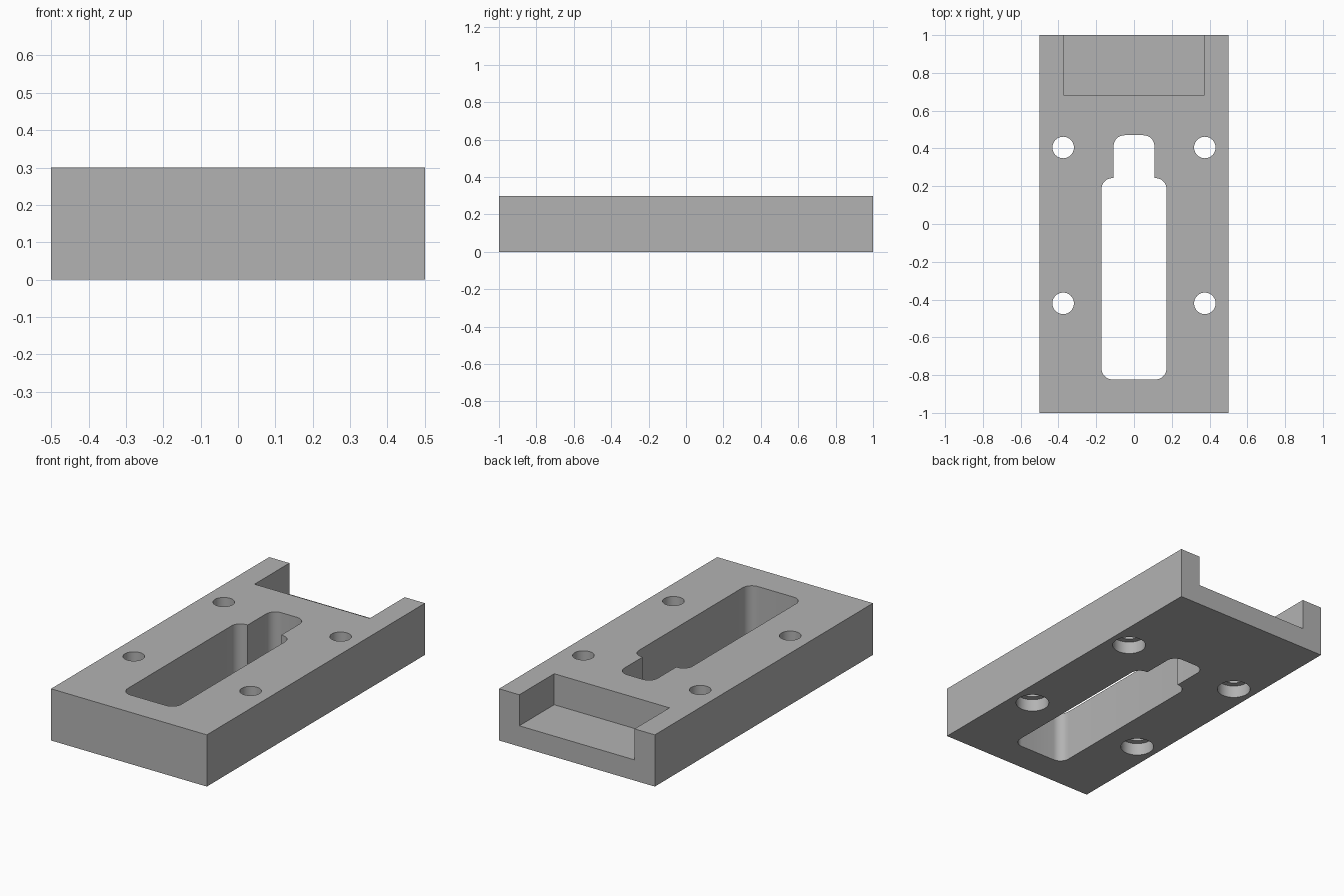
import bpy
import bmesh
from mathutils import Matrix

if "Cube" in bpy.data.objects:
    bpy.data.objects.remove(bpy.data.objects["Cube"], do_unlink=True)

HEIGHT = 0.3


def finish(name, bm):
    mesh = bpy.data.meshes.new(name)
    bm.to_mesh(mesh)
    bm.free()
    obj = bpy.data.objects.new(name, mesh)
    bpy.context.collection.objects.link(obj)
    return obj


def block(name, low, high, radius=0):
    """Box between two corners, with optional rounded vertical edges."""
    size = [b - a for a, b in zip(low, high)]
    centre = [(a + b) / 2 for a, b in zip(low, high)]
    bm = bmesh.new()
    bmesh.ops.create_cube(bm, matrix=Matrix.Translation(centre) @ Matrix.Diagonal((*size, 1)))
    if radius:
        upright = [e for e in bm.edges if abs(e.verts[0].co.z - e.verts[1].co.z) > 0.01]
        bmesh.ops.bevel(bm, geom=upright, offset=radius, segments=8, profile=0.5, affect='EDGES')
    return finish(name, bm)


def cylinder(name, x, y, radius, bottom, top):
    bm = bmesh.new()
    bmesh.ops.create_cone(bm, cap_ends=True, segments=48, radius1=radius, radius2=radius,
                          depth=top - bottom,
                          matrix=Matrix.Translation((x, y, (bottom + top) / 2)))
    return finish(name, bm)


plate = block("mounting_plate", (-0.5, -1, 0), (0.5, 1, HEIGHT))

# Open pocket at the back, and the stepped slot through the middle
below, above = -0.1, HEIGHT + 0.1
cutters = [
    block("pocket_cutter", (-0.37, 0.68, 0.12), (0.37, 1.1, above)),
    block("wide_slot_cutter", (-0.172, -0.823, below), (0.172, 0.243, above), 0.058),
    block("narrow_slot_cutter", (-0.108, -0.1, below), (0.108, 0.47, above), 0.058),
]

# Four bolt holes, each counterbored from underneath
for x in (-0.375, 0.375):
    for y in (-0.42, 0.405):
        cutters.append(cylinder("bolt_hole_cutter", x, y, 0.057, below, above))
        cutters.append(cylinder("counterbore_cutter", x, y, 0.09, below, 0.072))

bpy.ops.object.select_all(action='DESELECT')
bpy.context.view_layer.objects.active = plate
plate.select_set(True)
for cutter in cutters:
    cutter.hide_render = True
    cut = plate.modifiers.new("cut", 'BOOLEAN')
    cut.operation = 'DIFFERENCE'
    cut.solver = 'EXACT'
    cut.object = cutter
    bpy.ops.object.modifier_apply(modifier=cut.name)
    bpy.data.objects.remove(cutter, do_unlink=True)

# Plain grey finish
grey = bpy.data.materials.new("plain_grey")
grey.use_nodes = True
colour = (0.45, 0.45, 0.45, 1)
grey.diffuse_color = colour
grey.node_tree.nodes["Principled BSDF"].inputs["Base Color"].default_value = colour
plate.data.materials.clear()
plate.data.materials.append(grey)
for face in plate.data.polygons:
    face.material_index = 0

bpy.ops.object.shade_smooth_by_angle(angle=0.6)
